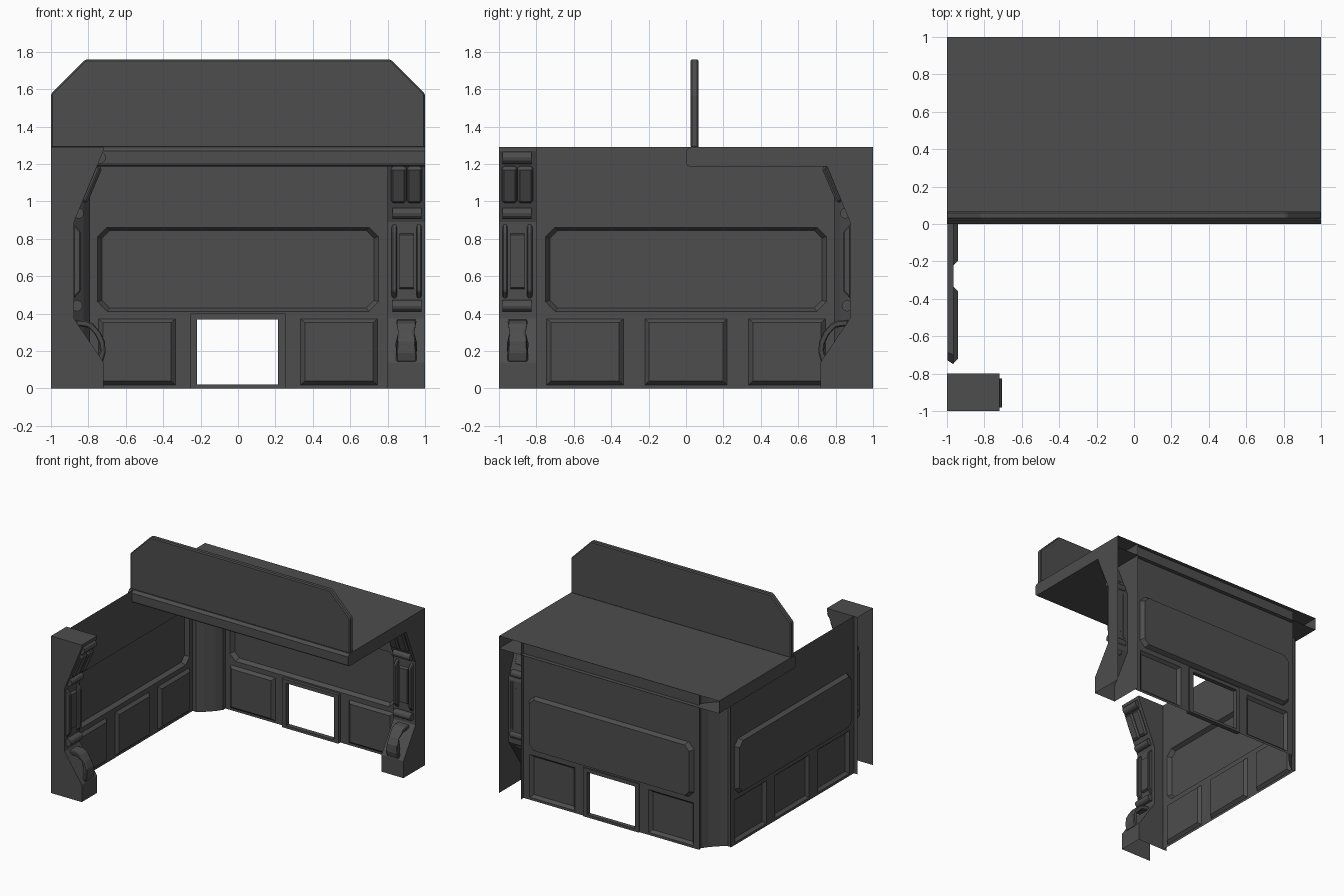
import bpy, bmesh, math

if "Cube" in bpy.data.objects:
    bpy.data.objects.remove(bpy.data.objects["Cube"])

H = 1.29          # wall height
WALL = 0.965      # wall plane distance from centre

GREY = bpy.data.materials.new("dark_grey")
GREY.diffuse_color = (0.075, 0.075, 0.075, 1)
GREY.use_nodes = True
GREY.node_tree.nodes["Principled BSDF"].inputs["Base Color"].default_value = GREY.diffuse_color


def to_world(side, u, d, z):
    """u runs along the wall, d is the outward distance; the back side mirrors the left side."""
    return (-d, u, z) if side == "left" else (-u, d, z)


def build(name, verts, faces, flip=False, recalc=False, bevel=0):
    me = bpy.data.meshes.new(name)
    me.from_pydata(verts, [], [f[::-1] if flip else f for f in faces])
    bm = bmesh.new()
    bm.from_mesh(me)
    bmesh.ops.remove_doubles(bm, verts=bm.verts, dist=1e-5)
    if recalc:
        bmesh.ops.recalc_face_normals(bm, faces=bm.faces)
    bm.to_mesh(me)
    bm.free()
    me.materials.append(GREY)
    ob = bpy.data.objects.new(name, me)
    bpy.context.collection.objects.link(ob)
    if bevel:
        m = ob.modifiers.new("edge_bevel", "BEVEL")
        m.width = bevel
        m.segments = 1
    return ob


def prism(name, pts, place, a, b, skip=(), bevel=0):
    """Extrude a profile from a to b; skip lists profile edges left open."""
    n = len(pts)
    verts = [place(p, t) for t in (a, b) for p in pts]
    faces = [list(range(n)), list(range(n, 2 * n))]
    faces += [[i, (i + 1) % n, n + (i + 1) % n, n + i] for i in range(n) if i not in skip]
    return build(name, verts, faces, recalc=True, bevel=bevel)


def wall(side):
    verts, faces = [], []

    def add(*polys):
        for q in polys:
            k = len(verts)
            verts.extend(to_world(side, *p) for p in q)
            faces.append(list(range(k, k + len(q))))

    def rect(u0, u1, z0, z1, d):
        return [(u0, d, z0), (u1, d, z0), (u1, d, z1), (u0, d, z1)]

    def octagon(u, z0, z1, c, d):
        return [(x, d, z) for x, z in ((-u, z0 + c), (-u + c, z0), (u - c, z0), (u, z0 + c),
                                       (u, z1 - c), (u - c, z1), (-u + c, z1), (-u, z1 - c))]

    # lower row: raised hollow panels in a flat border grid
    us = [-.8, -.745, -.335, -.22, .22, .335, .745, .8]
    zs = [0, .02, .372, .4]
    for i in range(7):
        for j in range(3):
            u0, u1, z0, z1 = us[i], us[i + 1], zs[j], zs[j + 1]
            if j == 1 and i in (1, 3, 5):
                if side == "back" and i == 3:
                    continue
                o = rect(u0, u1, z0, z1, WALL)
                p = rect(u0 + .023, u1 - .023, z0 + .02, z1 - .02, .942)
                add(p, *[[o[k], o[(k + 1) % 4], p[(k + 1) % 4], p[k]] for k in range(4)])
            else:
                add(rect(u0, u1, z0, z1, WALL))
    # upper field with a recessed clipped-corner panel
    o = rect(-.8, .8, .4, H, WALL)
    e = octagon(.75, .412, .862, .05, WALL)
    r = octagon(.728, .43, .845, .042, .998)
    for k in range(4):
        add([o[k], o[(k + 1) % 4], e[(2 * k + 2) % 8], e[2 * k + 1]], [o[k], e[2 * k + 1], e[2 * k]])
    add(r, *[[e[k], e[(k + 1) % 8], r[(k + 1) % 8], r[k]] for k in range(8)])
    build(side + "_wall", verts, faces, flip=side == "back")


def pillar(side):
    def place(p, u):
        return to_world(side, u, p[0], p[1])

    def place_handle(p, t):
        # narrow neck near the top of the handle, wider at both ends
        neck = max(0, 1 - abs(p[1] - .295) / .06)
        return to_world(side, -.9 + t * (.055 - .02 * neck), p[0], p[1])

    def part(name, pts, u0, u1, put=place, **kw):
        prism(f"{side}_pillar_{name}", pts, put, u0, u1, **kw)

    # hollow shell, open at the back and underneath
    part("shell", [(1, 0), (.72, 0), (.72, .14), (.877, .375), (.877, .89),
                   (.72, 1.27), (.72, H), (1, H)], -1, -.8, skip=(0, 7))
    # horizontal rollers
    for i, (d, z, r) in enumerate([(.74, 1.235, .034), (.853, .937, .029), (.862, .442, .03)]):
        ring = [(d + r * math.cos(k * math.pi / 6), z + r * math.sin(k * math.pi / 6)) for k in range(12)]
        part(f"roller_{i}", ring, -.98, -.825)
    # sloped cushions at the top
    for i, u in enumerate((-.985, -.9)):
        part(f"cushion_{i}", [(.836, .998), (.806, .99), (.725, 1.18), (.752, 1.195)],
             u, u + .082, bevel=.012)
    # upright rails with a centre block
    for i, u in enumerate((-.982, -.85)):
        part(f"rail_{i}", [(.88, .48), (.842, .52), (.842, .84), (.88, .88)], u, u + .028, bevel=.006)
    part("centre_block", [(.88, .53), (.858, .54), (.858, .82), (.88, .83)], -.937, -.863)
    # arched handle at the foot
    part("handle", [(.872, .368), (.815, .365), (.775, .348), (.735, .30), (.711, .25), (.708, .19),
                    (.722, .14), (.756, .155), (.738, .2), (.742, .24), (.764, .288), (.80, .325),
                    (.862, .335)], -1, 1, put=place_handle, bevel=.007)


for s in ("left", "back"):
    wall(s)
    pillar(s)

# faceted column in the corner
col = [(-.965, .79), (-.935, .79), (-.885, .825), (-.825, .885), (-.79, .935), (-.79, .965)]
n = len(col)
build("corner_column", [(x, y, z) for z in (0, H) for x, y in col],
      [[i, i + 1, n + i + 1, n + i] for i in range(n - 1)])

# frame around the opening in the back wall
for i, (x0, x1, z0, z1) in enumerate([(-.255, -.22, 0, .4), (.215, .255, 0, .4),
                                      (-.22, .215, .37, .4), (-.22, .215, 0, .022)]):
    prism(f"opening_frame_{i}", [(x0, z0), (x1, z0), (x1, z1), (x0, z1)],
          lambda p, y: (p[0], y, p[1]), .938, .975)

# roof slab with eased front edges, open along the rear
prism("roof", [(1, H), (.02, H), (0, 1.27), (0, 1.205), (.006, 1.193), (.02, 1.187), (1, 1.187)],
      lambda p, x: (x, p[0], p[1]), -1, 1, skip=(6,))

# blank sign board with clipped upper corners
prism("sign_board", [(-1, 1.285), (1, 1.285), (1, 1.575), (.815, 1.76), (-.815, 1.76), (-1, 1.575)],
      lambda p, y: (p[0], y, p[1]), .025, .068, bevel=.008)
